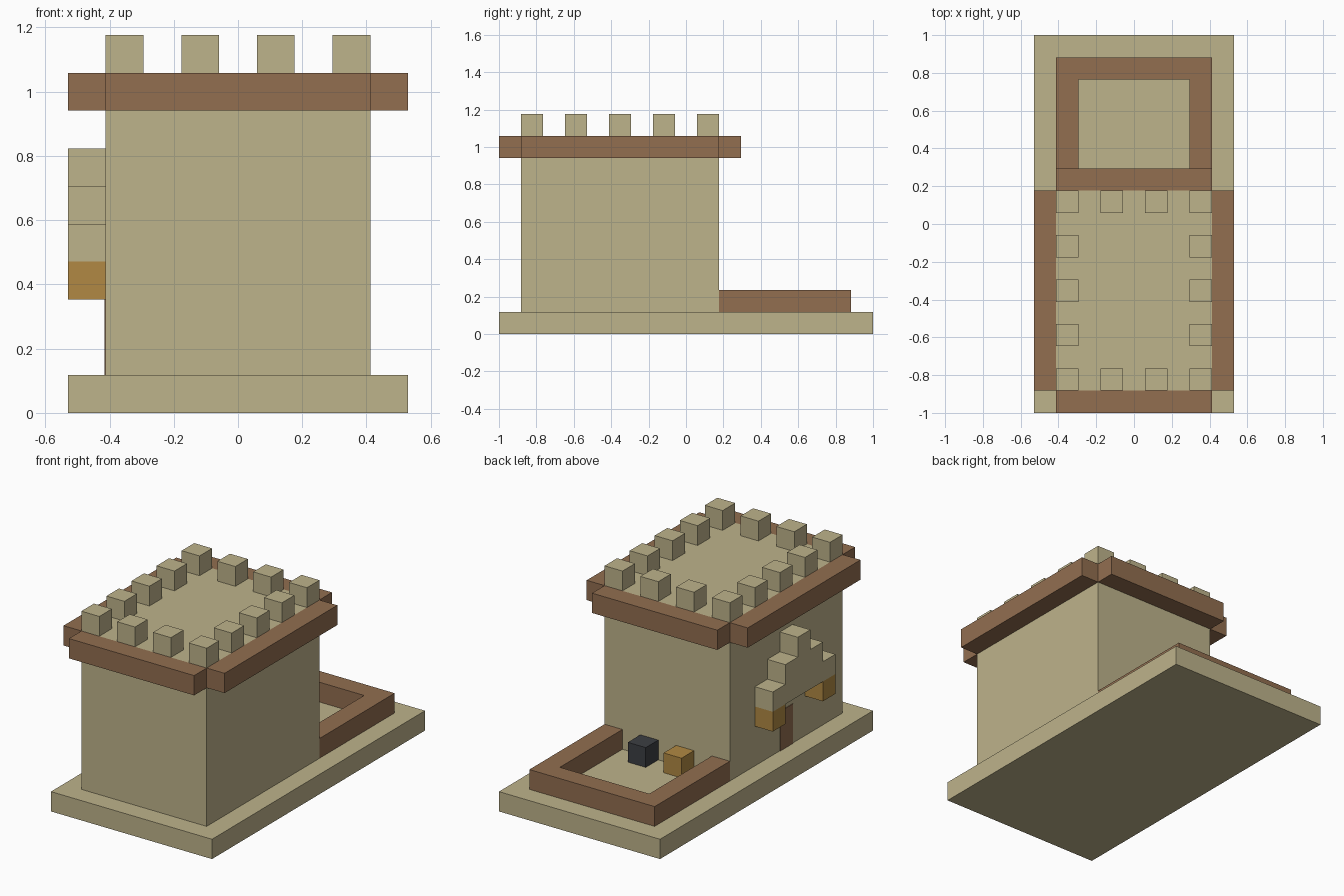
import bpy
import bmesh

cube = bpy.data.objects.get("Cube")
if cube:
    bpy.data.objects.remove(cube, do_unlink=True)

U = 2 / 17  # one block; the base is 9 x 17 blocks


def material(name, rgb):
    def linear(c):
        c /= 255
        return c / 12.92 if c <= 0.04045 else ((c + 0.055) / 1.055) ** 2.4
    colour = [linear(c) for c in rgb] + [1.0]
    mat = bpy.data.materials.new(name)
    mat.use_nodes = True
    mat.diffuse_color = colour
    bsdf = mat.node_tree.nodes["Principled BSDF"]
    bsdf.inputs["Base Color"].default_value = colour
    bsdf.inputs["Roughness"].default_value = 0.9
    return mat


sand = material("sandstone", (190, 179, 139))
brown = material("brown_wood", (146, 110, 80))
gold = material("golden_wood", (177, 137, 67))
black = material("charcoal", (60, 62, 67))


def blocks(name, mat, boxes):
    """One object from boxes given as (min corner, size) in block units."""
    bm = bmesh.new()
    for low, size in boxes:
        for v in bmesh.ops.create_cube(bm, size=1)["verts"]:
            corner = [l + s * (c + 0.5) for l, s, c in zip(low, size, v.co)]
            v.co = ((corner[0] - 4.5) * U, (corner[1] - 8.5) * U, corner[2] * U)
    mesh = bpy.data.meshes.new(name)
    bm.to_mesh(mesh)
    bm.free()
    mesh.materials.append(mat)
    obj = bpy.data.objects.new(name, mesh)
    bpy.context.collection.objects.link(obj)
    return obj


# Ground slab and main tower
blocks("base", sand, [((0, 0, 0), (9, 17, 1))])
blocks("tower", sand, [((1, 1, 1), (7, 9, 8))])

# Overhanging trim with open corners
blocks("roof_trim", brown, [
    ((1, 0, 8), (7, 1, 1)), ((1, 10, 8), (7, 1, 1)),
    ((0, 1, 8), (1, 9, 1)), ((8, 1, 8), (1, 9, 1))])

# Battlements on every second block of the roof edge
blocks("battlements", sand, [
    ((x, y, 9), (1, 1, 1))
    for x in range(1, 8, 2) for y in range(1, 10, 2)
    if x in (1, 7) or y in (1, 9)])

# Low yard wall behind the tower
blocks("yard_wall", brown, [
    ((1, 10, 1), (1, 5, 1)), ((7, 10, 1), (1, 5, 1)), ((1, 15, 1), (7, 1, 1))])

# Loose blocks in the yard, against the tower
blocks("yard_gold_block", gold, [((3, 10, 1), (1, 1, 1))])
blocks("yard_black_block", black, [((5, 10, 1), (1, 1, 1))])

# Stepped canopy over the side door, with hanging gold ends
blocks("door_canopy", sand, [
    ((0, 3 + step, 4 + step), (1, 5 - 2 * step, 1)) for step in range(3)])
blocks("canopy_ends", gold, [((0, y, 3), (1, 1, 1)) for y in (3, 7)])

# Flush side door
blocks("side_door", brown, [((0.97, 5, 1), (0.03, 1, 2))])
